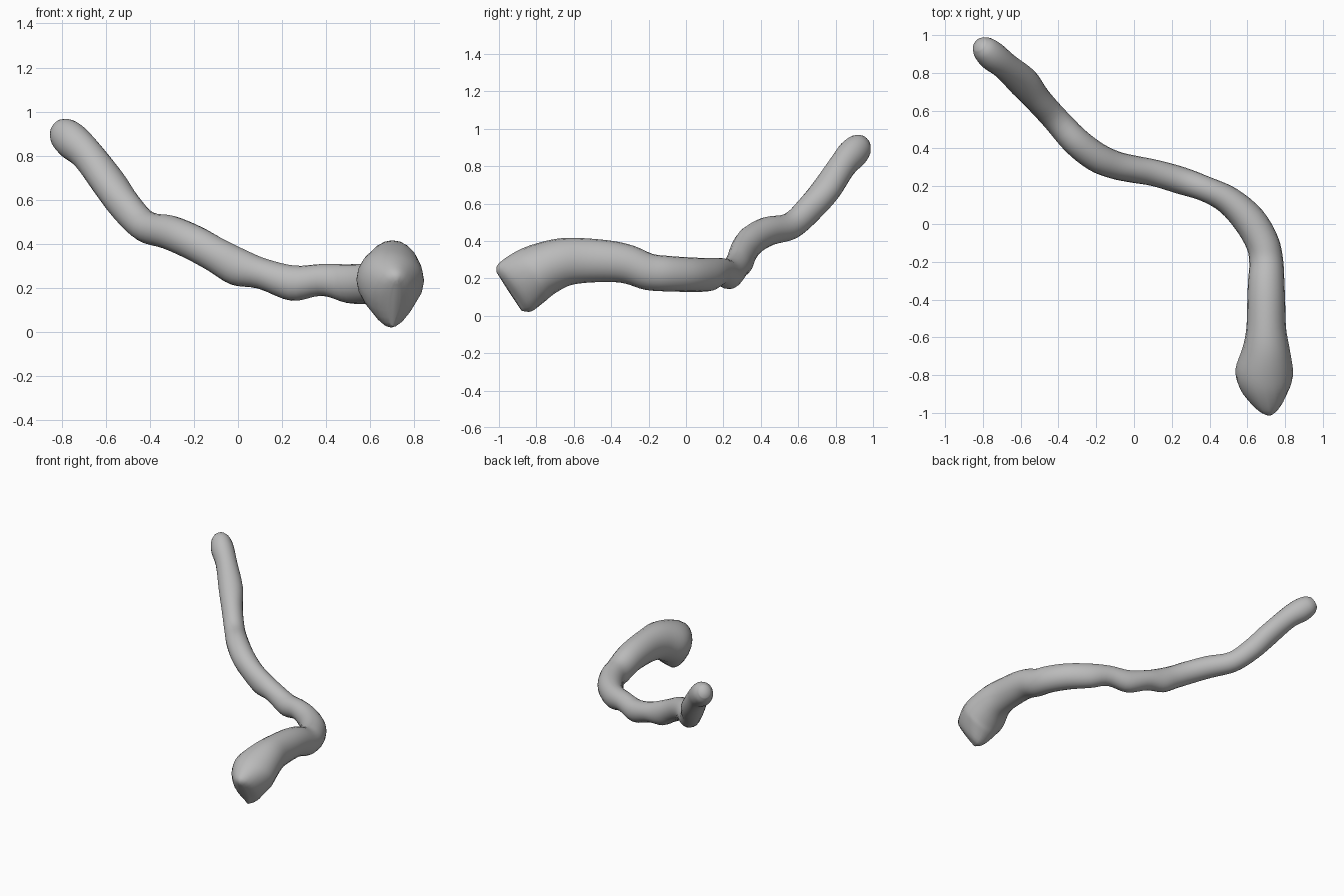
import bpy
import bmesh
import math
from mathutils import Vector

cube = bpy.data.objects.get("Cube")
if cube:
    bpy.data.objects.remove(cube)

SIDES = 20
STEPS = 4

# Stations along the stalk: x, y, z, half width, half height
STATIONS = [
    (.71, -.945, .13, .02, .125),
    (.705, -.915, .15, .085, .155),
    (.695, -.84, .205, .14, .155),
    (.69, -.77, .245, .152, .145),
    (.70, -.66, .285, .125, .13),
    (.70, -.55, .295, .105, .12),
    (.70, -.4, .29, .10, .11),
    (.70, -.3, .272, .096, .103),
    (.70, -.2, .235, .09, .098),
    (.68, -.1, .225, .088, .095),
    (.61, .02, .22, .087, .092),
    (.5, .125, .22, .075, .088),
    (.38, .185, .237, .067, .072),
    (.25, .23, .222, .072, .08),
    (.11, .27, .265, .07, .07),
    (0, .29, .295, .072, .085),
    (-.1, .312, .35, .074, .08),
    (-.2, .355, .405, .078, .08),
    (-.31, .44, .452, .076, .078),
    (-.42, .56, .48, .07, .072),
    (-.51, .66, .57, .072, .075),
    (-.585, .75, .675, .083, .075),
    (-.68, .835, .8, .073, .075),
    (-.75, .89, .865, .078, .083),
    (-.795, .93, .905, .066, .072),
    (-.82, .952, .927, .04, .045),
]


def blend(a, b, c, d, t):
    """Smooth curve through b and c."""
    return .5 * (2 * b + (c - a) * t + (2 * a - 5 * b + 4 * c - d) * t * t
                 + (3 * b - a - 3 * c + d) * t ** 3)


# Finer stations by interpolation
keys = [Vector(s) for s in STATIONS]
keys = [keys[0]] + keys + [keys[-1]]
fine = [blend(*keys[i:i + 4], k / STEPS)
        for i in range(len(keys) - 3) for k in range(STEPS)] + [keys[-1]]
centres = [Vector(f[:3]) for f in fine]

# Sweep an oval section along the path
bm = bmesh.new()
rings = []
last = len(fine) - 1
for i, f in enumerate(fine):
    along = (centres[min(i + 4, last)] - centres[max(i - 4, 0)]).normalized()
    side = along.cross(Vector((0, 0, 1))).normalized()
    up = side.cross(along)
    ring = []
    for k in range(SIDES):
        a = math.tau * k / SIDES
        ring.append(bm.verts.new(centres[i] + side * f[3] * math.cos(a)
                                 + up * f[4] * math.sin(a)))
    rings.append(ring)
for r, s in zip(rings, rings[1:]):
    for k in range(SIDES):
        n = (k + 1) % SIDES
        bm.faces.new((r[k], r[n], s[n], s[k]))

# Close both ends
bm.faces.new(rings[0])
tip = bm.verts.new(centres[-1] + along * .012)
for k in range(SIDES):
    bm.faces.new((rings[-1][k], rings[-1][(k + 1) % SIDES], tip))
bmesh.ops.recalc_face_normals(bm, faces=bm.faces)

mesh = bpy.data.meshes.new("curved_stalk")
bm.to_mesh(mesh)
bm.free()
stalk = bpy.data.objects.new("curved_stalk", mesh)
bpy.context.collection.objects.link(stalk)

# Plain grey finish
grey = bpy.data.materials.new("plain_grey")
grey.use_nodes = True
colour = (.5, .5, .5, 1)
grey.diffuse_color = colour
grey.node_tree.nodes["Principled BSDF"].inputs["Base Color"].default_value = colour
mesh.materials.append(grey)

bpy.ops.object.select_all(action='DESELECT')
stalk.select_set(True)
bpy.context.view_layer.objects.active = stalk
bpy.ops.object.shade_smooth_by_angle(angle=math.radians(50))
